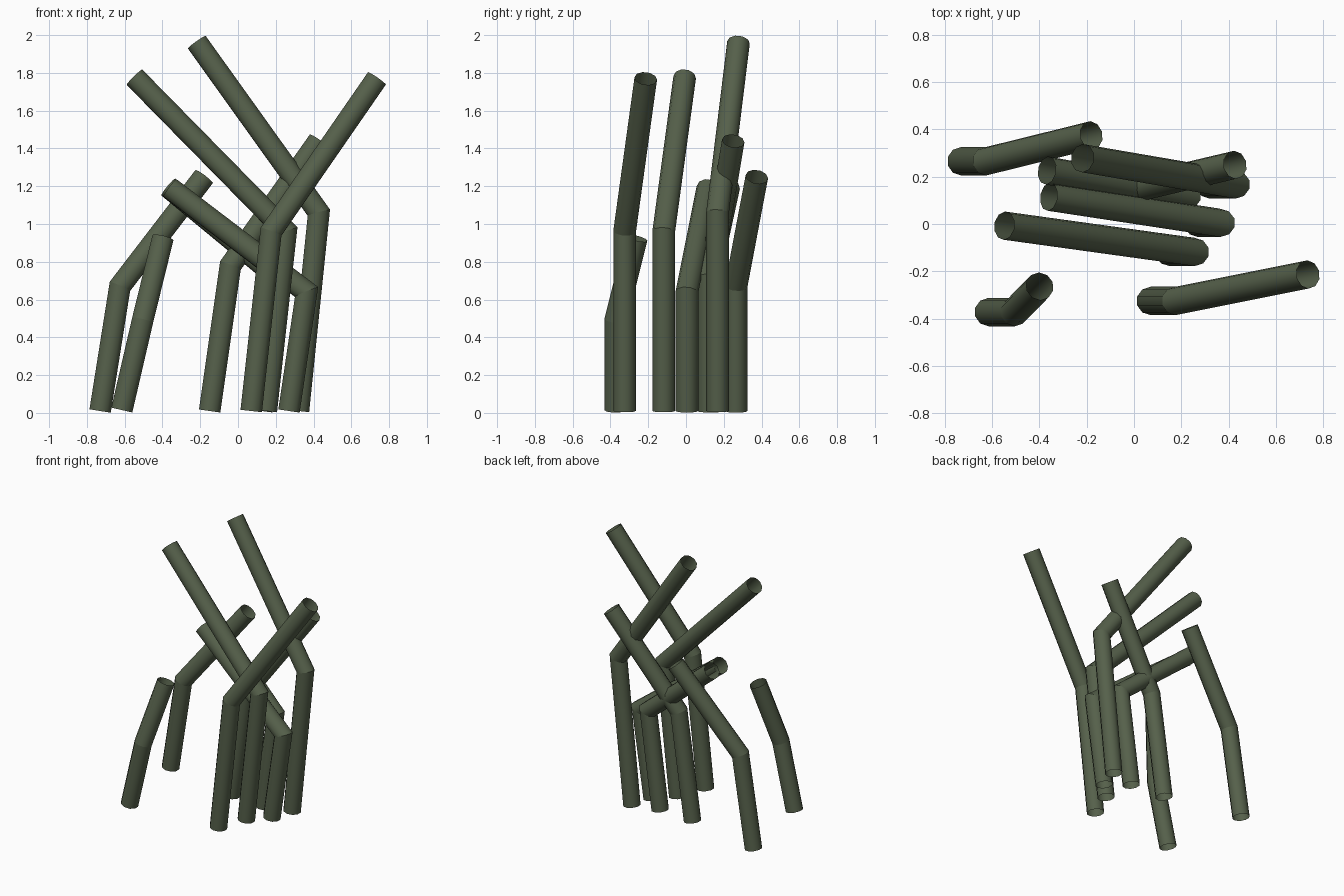
import bpy, bmesh, math
from mathutils import Vector

if "Cube" in bpy.data.objects:
    bpy.data.objects.remove(bpy.data.objects["Cube"])

RADIUS = 0.06
SIDES = 10

green = bpy.data.materials.new("dark moss green")
green.diffuse_color = (0.092, 0.118, 0.07, 1.0)
green.use_nodes = True
green.node_tree.nodes["Principled BSDF"].inputs["Base Color"].default_value = green.diffuse_color


def slide(points, direction, origin, normal):
    """Slide a ring along a direction until it lies in a plane."""
    return [p + direction * ((origin - p).dot(normal) / direction.dot(normal))
            for p in points]


def bent_stem(name, base, bend, tip):
    """Open tube with one mitred bend."""
    base, bend, tip = Vector(base), Vector(bend), Vector(tip)
    lower = (bend - base).normalized()
    upper = (tip - bend).normalized()
    side = lower.cross(Vector((1, 0, 0))).normalized()
    across = side.cross(lower)
    ring = []
    for i in range(SIDES):
        a = 2 * math.pi * i / SIDES
        ring.append(base + RADIUS * (math.cos(a) * side + math.sin(a) * across))
    mitre = slide(ring, lower, bend, (lower + upper).normalized())
    end = slide(mitre, upper, tip, upper)

    bm = bmesh.new()
    rings = [[bm.verts.new(p) for p in r] for r in (ring, mitre, end)]
    for r0, r1 in zip(rings, rings[1:]):
        for i in range(SIDES):
            j = (i + 1) % SIDES
            bm.faces.new((r0[i], r0[j], r1[j], r1[i]))
    for f in bm.faces:
        f.normal_update()
        mid = f.calc_center_median()
        start, d = (base, lower) if (mid - bend).dot(lower + upper) < 0 else (bend, upper)
        out = (mid - start) - d * (mid - start).dot(d)
        if f.normal.dot(out) < 0:
            f.normal_flip()
        f.smooth = True
    # keep the bend crisp
    for e in bm.edges:
        if e.verts[0] in rings[1] and e.verts[1] in rings[1]:
            e.smooth = False
    mesh = bpy.data.meshes.new(name)
    bm.to_mesh(mesh)
    bm.free()
    mesh.materials.append(green)
    obj = bpy.data.objects.new(name, mesh)
    bpy.context.collection.objects.link(obj)


# Each stem: base, bend, tip
stems = {
    "front_right_stem": ((0.07, -0.325, 0.01), (0.175, -0.325, 0.96), (0.735, -0.213, 1.77)),
    "front_left_stem": ((-0.615, -0.372, 0.015), (-0.505, -0.372, 0.49), (-0.398, -0.263, 0.925)),
    "back_left_stem": ((-0.73, 0.265, 0.01), (-0.625, 0.265, 0.67), (-0.18, 0.375, 1.25)),
    "tallest_stem": ((0.32, 0.167, 0.01), (0.428, 0.167, 1.06), (-0.218, 0.278, 1.962)),
    "centre_front_stem": ((0.15, -0.118, 0.01), (0.255, -0.118, 0.96), (-0.548, -0.007, 1.777)),
    "centre_low_stem": ((0.27, 0.005, 0.01), (0.363, 0.005, 0.64), (-0.36, 0.115, 1.19)),
    "centre_back_stem": ((0.125, 0.12, 0.01), (0.22, 0.12, 0.71), (-0.368, 0.226, 1.195)),
    "centre_left_stem": ((-0.15, 0.14, 0.01), (-0.04, 0.14, 0.78), (0.427, 0.25, 1.44)),
}
for name, (base, bend, tip) in stems.items():
    bent_stem(name, base, bend, tip)
